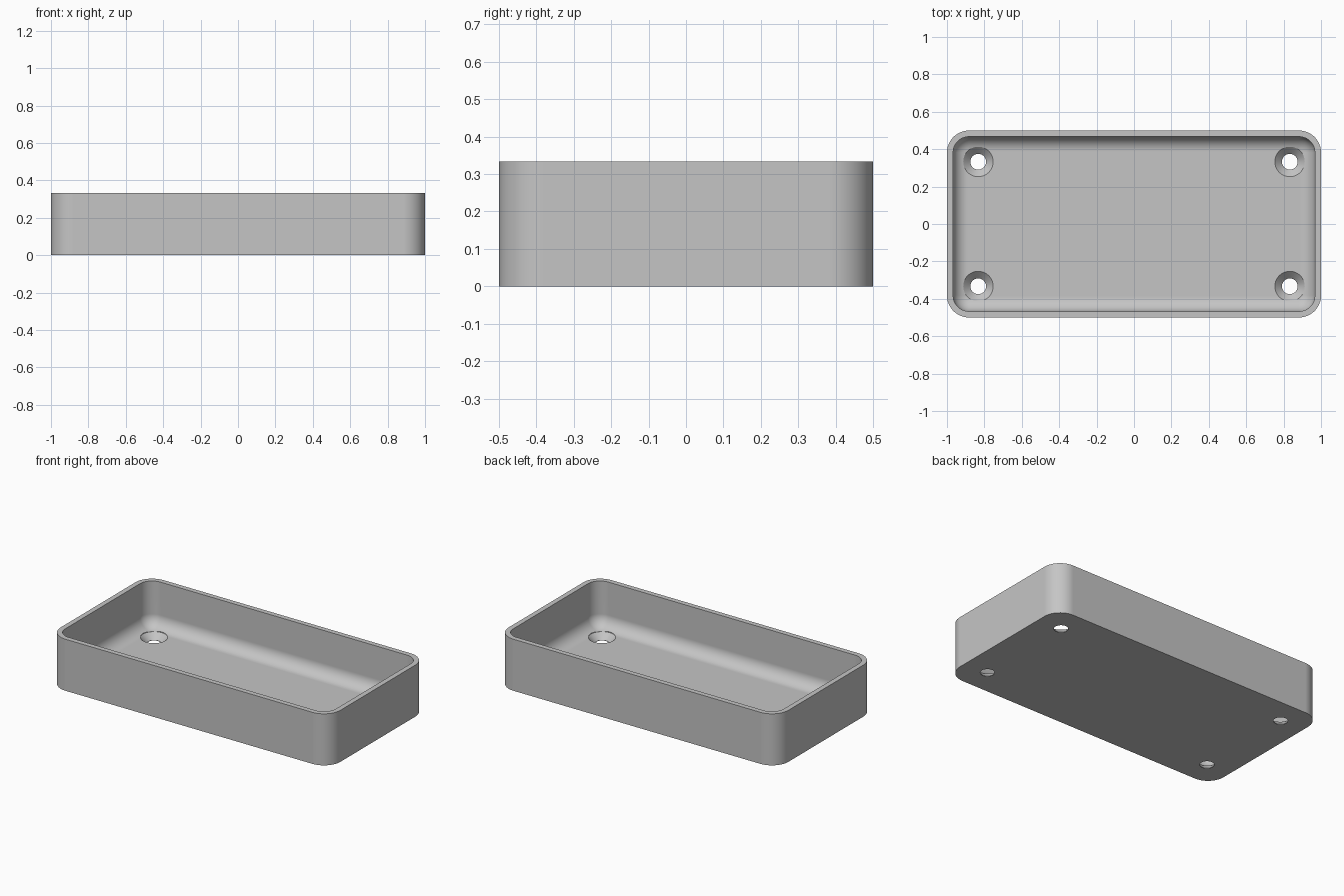
import bpy, bmesh
from math import sin, cos, pi

LENGTH, WIDTH, HEIGHT = 2.0, 1.0, 0.333
WALL, FLOOR = 0.033, 0.04
CORNER, FILLET = 0.118, 0.08
HOLE, SINK = 0.042, 0.08

cube = bpy.data.objects.get("Cube")
if cube:
    bpy.data.objects.remove(cube, do_unlink=True)

grey = bpy.data.materials.new("plain_grey")
grey.use_nodes = True
colour = (0.56, 0.56, 0.56, 1)
grey.diffuse_color = colour
grey.node_tree.nodes["Principled BSDF"].inputs["Base Color"].default_value = colour


def rounded_ring(bm, inset, z, steps=12):
    """Rounded rectangle of vertices, inset from the outer outline."""
    r = CORNER - inset
    cx, cy = LENGTH / 2 - CORNER, WIDTH / 2 - CORNER
    ring = []
    for i, (sx, sy) in enumerate([(1, 1), (-1, 1), (-1, -1), (1, -1)]):
        for k in range(steps + 1):
            a = (i + k / steps) * pi / 2
            ring.append(bm.verts.new((sx * cx + r * cos(a), sy * cy + r * sin(a), z)))
    return ring


def circle_ring(bm, x, y, r, z, steps=48):
    return [bm.verts.new((x + r * cos(2 * pi * k / steps),
                          y + r * sin(2 * pi * k / steps), z)) for k in range(steps)]


def loft(name, make_rings):
    """Closed solid skinned through a list of rings."""
    bm = bmesh.new()
    rings = make_rings(bm)
    for a, b in zip(rings, rings[1:]):
        for k in range(len(a)):
            n = (k + 1) % len(a)
            bm.faces.new((a[k], a[n], b[n], b[k]))
    bm.faces.new(rings[0][::-1])
    bm.faces.new(rings[-1])
    bmesh.ops.recalc_face_normals(bm, faces=bm.faces)
    mesh = bpy.data.meshes.new(name)
    bm.to_mesh(mesh)
    bm.free()
    mesh.materials.append(grey)
    obj = bpy.data.objects.new(name, mesh)
    bpy.context.collection.objects.link(obj)
    return obj


# Tray: outer wall, flat rim, inner wall, rounded floor edge
def tray_rings(bm):
    profile = [(0, 0), (0, HEIGHT), (WALL, HEIGHT)]
    for k in range(13):
        a = k / 12 * pi / 2
        profile.append((WALL + FILLET * (1 - cos(a)), FLOOR + FILLET * (1 - sin(a))))
    return [rounded_ring(bm, inset, z) for inset, z in profile]


tray = loft("tray", tray_rings)

# Countersunk screw holes in the four corners
sink_profile = [(HOLE, -0.05), (HOLE, 0.002), (SINK, FLOOR), (SINK, 0.2)]
for sx in (-1, 1):
    for sy in (-1, 1):
        cutter = loft("hole_cutter", lambda bm: [
            circle_ring(bm, sx * 0.833, sy * 0.333, r, z) for r, z in sink_profile])
        cutter.hide_render = True
        cut = tray.modifiers.new("screw_hole", 'BOOLEAN')
        cut.operation = 'DIFFERENCE'
        cut.solver = 'EXACT'
        cut.object = cutter
        bpy.context.view_layer.objects.active = tray
        bpy.ops.object.modifier_apply(modifier=cut.name)
        bpy.data.objects.remove(cutter, do_unlink=True)

# Smooth rounded walls, crisp rims
bpy.ops.object.select_all(action='DESELECT')
tray.select_set(True)
bpy.context.view_layer.objects.active = tray
bpy.ops.object.shade_smooth_by_angle(angle=pi / 6)
weighted = tray.modifiers.new("even_shading", 'WEIGHTED_NORMAL')
weighted.keep_sharp = True
